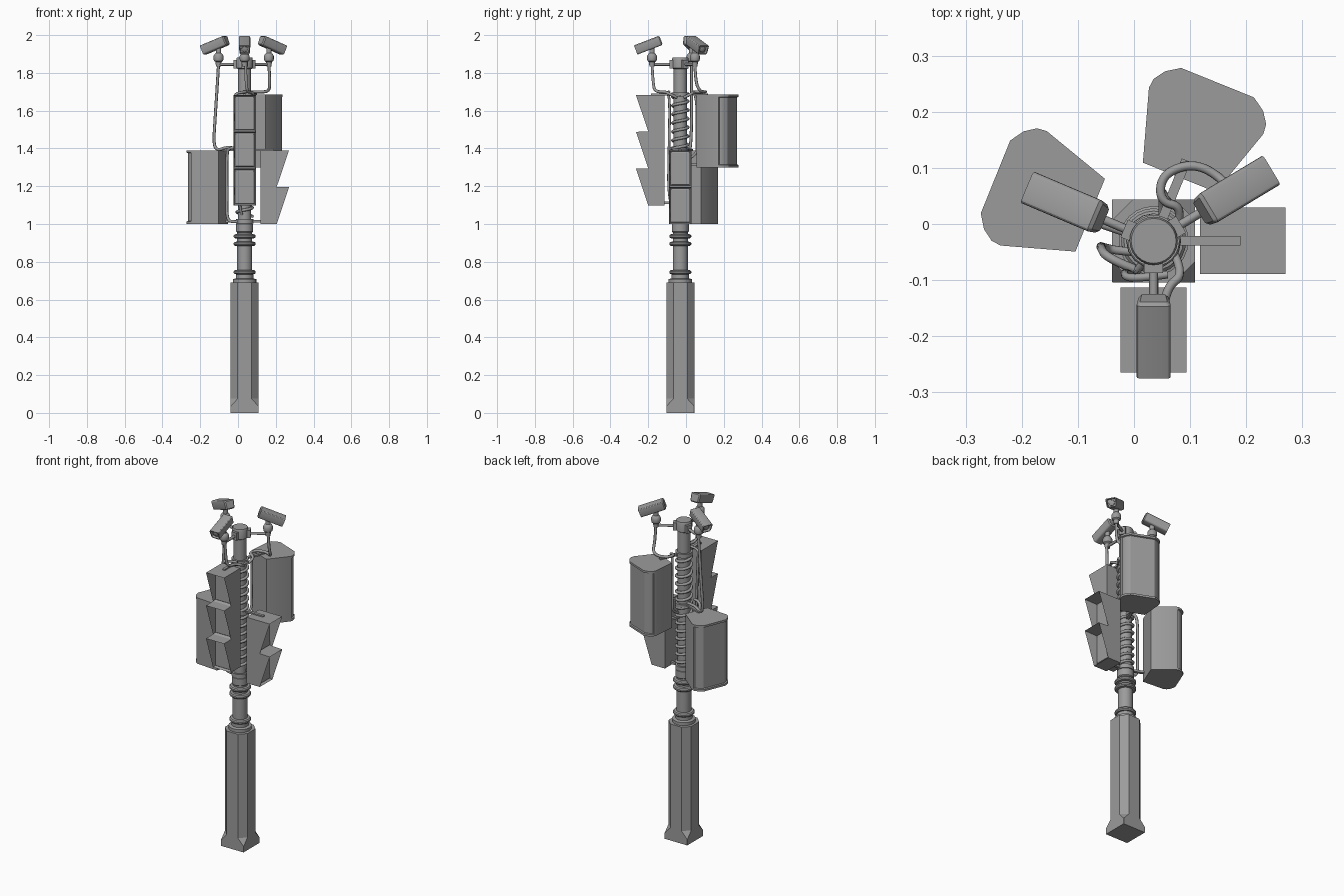
import bpy, bmesh, math
from mathutils import Matrix, Vector

cube = bpy.data.objects.get("Cube")
if cube:
    bpy.data.objects.remove(cube, do_unlink=True)

grey = bpy.data.materials.new("plain_grey")
grey.use_nodes = True
grey.diffuse_color = (0.33, 0.33, 0.33, 1)
grey.node_tree.nodes["Principled BSDF"].inputs["Base Color"].default_value = (0.33, 0.33, 0.33, 1)

POLE = Matrix.Translation((0.035, -0.03, 0))


def around(angle):
    """Frame on the pole axis whose +x points outwards at the given angle."""
    return POLE @ Matrix.Rotation(math.radians(angle), 4, 'Z')


def finish(name, bm, matrix=POLE, smooth=None):
    bmesh.ops.recalc_face_normals(bm, faces=bm.faces)
    mesh = bpy.data.meshes.new(name)
    bm.to_mesh(mesh)
    bm.free()
    mesh.transform(matrix)
    mesh.materials.append(grey)
    obj = bpy.data.objects.new(name, mesh)
    bpy.context.collection.objects.link(obj)
    if smooth:
        bpy.ops.object.select_all(action='DESELECT')
        obj.select_set(True)
        bpy.context.view_layer.objects.active = obj
        bpy.ops.object.shade_smooth_by_angle(angle=math.radians(smooth))
    return obj


def loft(name, rings, matrix=POLE, smooth=None):
    bm = bmesh.new()
    loops = [[bm.verts.new(p) for p in ring] for ring in rings]
    n = len(loops[0])
    for low, high in zip(loops, loops[1:]):
        for i in range(n):
            j = (i + 1) % n
            bm.faces.new((low[i], low[j], high[j], high[i]))
    bm.faces.new(loops[0][::-1])
    bm.faces.new(loops[-1])
    return finish(name, bm, matrix, smooth)


def lathe(name, profile, matrix=POLE, sides=24):
    turn = [2 * math.pi * i / sides for i in range(sides)]
    return loft(name, [[(r * math.cos(a), r * math.sin(a), z) for a in turn]
                       for r, z in profile], matrix, 35)


def prism(points, vector):
    bm = bmesh.new()
    base = bm.faces.new([bm.verts.new(p) for p in points])
    new = bmesh.ops.extrude_face_region(bm, geom=[base])["geom"]
    bmesh.ops.translate(bm, vec=vector, verts=[v for v in new if isinstance(v, bmesh.types.BMVert)])
    bmesh.ops.recalc_face_normals(bm, faces=bm.faces)
    return bm


def box(name, centre, size, matrix=POLE):
    bm = bmesh.new()
    bmesh.ops.create_cube(bm, size=1, matrix=Matrix.Translation(centre) @ Matrix.Diagonal((*size, 1)))
    return finish(name, bm, matrix)


def tube(name, points, radius, spline='NURBS'):
    curve = bpy.data.curves.new(name, 'CURVE')
    curve.dimensions = '3D'
    curve.bevel_depth = radius
    curve.bevel_resolution = 2
    curve.use_fill_caps = True
    line = curve.splines.new(spline)
    line.points.add(len(points) - 1)
    for p, co in zip(line.points, points):
        p.co = (*co, 1)
    if spline == 'NURBS':
        line.order_u = 3
        line.use_endpoint_u = True
        line.resolution_u = 6
    curve.materials.append(grey)
    obj = bpy.data.objects.new(name, curve)
    bpy.context.collection.objects.link(obj)


# Square foot rising into a chamfered column
def octagon(half, cut, z):
    a, b = half, half - cut
    return [(a, -b, z), (a, b, z), (b, a, z), (-b, a, z),
            (-a, b, z), (-a, -b, z), (-b, -a, z), (b, -a, z)]


loft("base_column", [octagon(0.074, 0.0005, 0), octagon(0.074, 0.0005, 0.035),
                     octagon(0.074, 0.037, 0.075), octagon(0.074, 0.037, 0.69)])

# Turned neck and pole
lathe("neck", [(0.062, 0.685), (0.062, 0.708), (0.046, 0.712), (0.046, 0.735), (0.04, 0.74),
               (0.04, 0.955), (0.045, 0.96), (0.045, 1.0), (0.035, 1.005)])
lathe("pole", [(0.035, 0.99), (0.035, 1.82), (0.043, 1.825), (0.043, 1.875), (0.04, 1.882)])
for height in (0.745, 0.895, 0.935):
    lathe("neck_ring", [(0.04, height - 0.012), (0.053, height - 0.01), (0.058, height - 0.004),
                        (0.058, height + 0.004), (0.053, height + 0.01), (0.04, height + 0.012)])
for height in (1.015, 1.385, 1.685):
    lathe("clamp", [(0.046, height - 0.012), (0.046, height + 0.012)])


# Brackets from the pole to each unit
def brackets(angle, bottom, top):
    box("top_bracket", (0.0925, 0, top + 0.002), (0.125, 0.017, 0.01), around(angle))
    box("bottom_bracket", (0.065, 0, bottom + 0.015), (0.08, 0.017, 0.012), around(angle))


# Signal heads with hollow sloping visors
def signal(name, angle, bottom, sections):
    step = 0.195
    top = bottom + sections * step
    outline = [(0.083, -0.059, bottom), (0.083, -0.059, top)]
    for i in range(sections):
        z = top - i * step
        outline += [(0.235, -0.059, z), (0.17, -0.059, z - step + 0.002 * (i < sections - 1))]
    bm = prism(outline, (0, 0.118, 0))
    slopes = [f for f in bm.faces if f.normal.x > 0.8]
    bmesh.ops.inset_individual(bm, faces=slopes, thickness=0.011)
    for face in slopes:
        for v in face.verts:
            v.co.x = 0.157
    # raised lens panel inside each visor
    bmesh.ops.inset_individual(bm, faces=slopes, thickness=0.008, depth=0.004)
    finish(name, bm, around(angle))
    brackets(angle, bottom, top)


signal("front_signal", -90, 1.098, 3)
signal("left_signal", 0, 1.0, 2)


# Sector cabinets with rounded, recessed faces
def cabinet(name, angle, bottom, top):
    half = [(0.122, 0.07), (0.25, 0.11), (0.268, 0.108), (0.288, 0.094), (0.304, 0.07)]
    outline = half + [(x, -y) for x, y in reversed(half)]
    bm = prism([(x, y, bottom) for x, y in outline], (0, 0, top - bottom))
    front = [f for f in bm.faces if abs(f.normal.z) < 0.1 and f.calc_center_median().x > 0.25]
    bmesh.ops.inset_region(bm, faces=front, thickness=0.012, use_even_offset=True)
    bmesh.ops.inset_region(bm, faces=front, thickness=0.003, depth=-0.007, use_even_offset=True)
    finish(name, bm, around(angle), 32)
    brackets(angle, bottom, top)


cabinet("back_cabinet", 68, 1.3, 1.685)
cabinet("right_cabinet", 158, 1.0, 1.39)


# Cameras on thin arms at the pole top
def camera(name, angle):
    frame = around(angle)
    bm = bmesh.new()
    bmesh.ops.create_cube(bm, size=1, matrix=Matrix.Diagonal((0.138, 0.062, 0.052, 1)))
    for v in bm.verts:
        if v.co.z < 0:
            v.co.y *= 0.85
    long_edges = [e for e in bm.edges if abs(e.verts[0].co.x - e.verts[1].co.x) > 0.1]
    bmesh.ops.bevel(bm, geom=long_edges, offset=0.009, segments=3, profile=0.5, affect='EDGES')
    bm.normal_update()
    front = [f for f in bm.faces if f.normal.x > 0.9]
    bmesh.ops.inset_region(bm, faces=front, thickness=0.005)
    bmesh.ops.inset_region(bm, faces=front, thickness=0.001, depth=-0.015)
    back = [f for f in bm.faces if f.normal.x < -0.9]
    bmesh.ops.inset_region(bm, faces=back, thickness=0.006, depth=0.006)
    tilt = Matrix.Translation((0.172, 0, 1.946)) @ Matrix.Rotation(math.radians(21), 4, 'Y')
    finish(name + "_housing", bm, frame @ tilt, 32)
    lens = frame @ tilt @ Matrix.Translation((0.05, 0, 0)) @ Matrix.Rotation(math.pi / 2, 4, 'Y')
    lathe(name + "_lens", [(0.016, 0), (0.016, 0.012), (0.012, 0.014)], lens, 16)
    lathe(name + "_mount", [(0.014, 1.835), (0.016, 1.858), (0.024, 1.864), (0.026, 1.872),
                            (0.026, 1.89), (0.02, 1.9), (0.014, 1.905), (0.014, 1.935)],
          frame @ Matrix.Translation((0.15, 0, 0)), 16)
    arm = [frame @ Vector((x, 0, 1.845)) for x in (0.03, 0.09, 0.15)]
    tube(name + "_arm", arm, 0.008, 'POLY')
    box(name + "_arm_block", (0.046, 0, 1.847), (0.022, 0.034, 0.045), frame)


for label, heading in (("front_camera", -90), ("left_camera", 31), ("right_camera", 157)):
    camera(label, heading)

# Cable wound round the pole
pitch, per_turn, turns = 0.046, 16, 14
coil = []
for k in range(turns * per_turn + 1):
    a = 2 * math.pi * k / per_turn
    coil.append((0.035 + 0.041 * math.cos(a), -0.03 + 0.041 * math.sin(a),
                 1.04 + pitch * k / per_turn))
tube("coiled_cable", coil, 0.008, 'POLY')

# Loose cables
tube("right_camera_cable", [(-0.103, 0.03, 1.85), (-0.108, 0.03, 1.76), (-0.122, 0.03, 1.55),
                            (-0.13, 0.025, 1.41), (-0.10, 0.015, 1.39), (-0.06, 0, 1.41),
                            (0, -0.02, 1.40)], 0.008)
tube("right_drop_cable", [(0.0, -0.08, 1.40), (-0.05, -0.06, 1.41), (-0.06, -0.04, 1.36),
                          (-0.058, -0.04, 1.15), (-0.06, -0.04, 1.02), (-0.02, -0.05, 1.01),
                          (0.03, -0.05, 1.015)], 0.008)
tube("left_camera_cable", [(0.164, 0.047, 1.85), (0.168, 0.05, 1.75), (0.165, 0.075, 1.70),
                           (0.11, 0.11, 1.70), (0.05, 0.09, 1.70), (0.045, 0.04, 1.70),
                           (0.09, 0.03, 1.69), (0.075, -0.01, 1.67)], 0.008)
tube("back_drop_cable", [(0.06, 0.04, 1.70), (0.05, 0.06, 1.66), (0.05, 0.055, 1.45),
                         (0.05, 0.06, 1.36), (0.05, 0.0, 1.34)], 0.007)
tube("front_camera_cable", [(0.04, -0.18, 1.85), (0.042, -0.175, 1.75), (0.05, -0.165, 1.70),
                            (0.06, -0.11, 1.70), (0.09, -0.09, 1.69), (0.07, -0.05, 1.67)], 0.008)
tube("front_drop_cable", [(0.06, -0.09, 1.70), (-0.01, -0.1, 1.70), (-0.02, -0.085, 1.66),
                          (-0.005, -0.09, 1.4), (0.0, -0.095, 1.12), (0.02, -0.06, 1.05)], 0.007)
